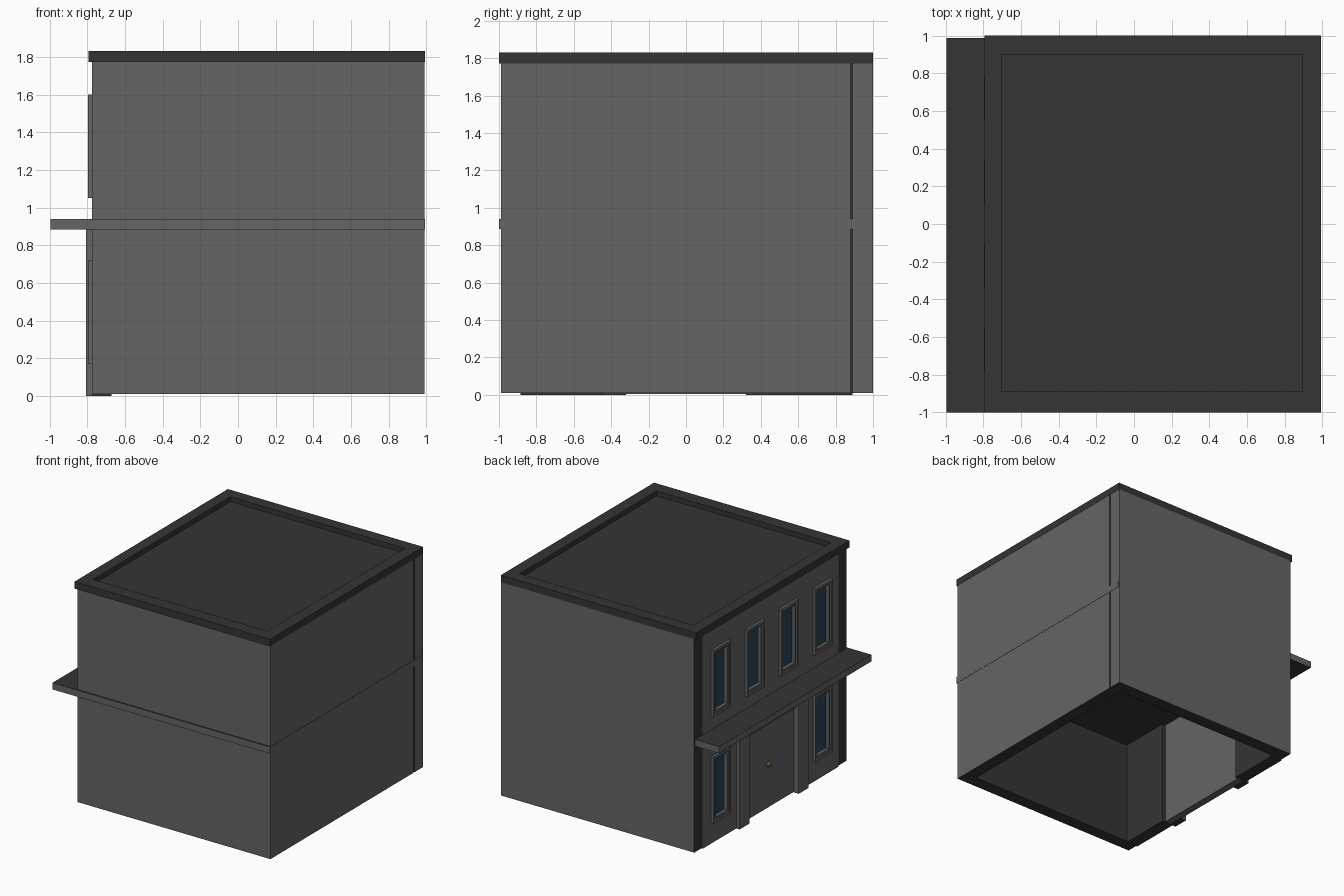
import bpy, bmesh
from mathutils import Vector

if "Cube" in bpy.data.objects:
    bpy.data.objects.remove(bpy.data.objects["Cube"])


def material(name, rgb):
    m = bpy.data.materials.new(name)
    m.diffuse_color = (*rgb, 1)
    m.use_nodes = True
    m.node_tree.nodes["Principled BSDF"].inputs["Base Color"].default_value = m.diffuse_color
    return m


DARK = material("dark_grey", (0.035, 0.035, 0.035))
GREY = material("wall_grey", (0.13, 0.13, 0.13))
GLASS = material("glass_blue", (0.025, 0.06, 0.10))
BRASS = material("brass", (0.12, 0.09, 0.02))

AXES = {"+x": (1, 0, 0), "-x": (-1, 0, 0), "+y": (0, 1, 0),
        "-y": (0, -1, 0), "+z": (0, 0, 1), "-z": (0, 0, -1)}


def boxes(name, ranges, base=DARK, painted=(), paint=GREY):
    """One object made of boxes (x0,x1,y0,y1,z0,z1); painted sides get the second material."""
    bm = bmesh.new()
    for x0, x1, y0, y1, z0, z1 in ranges:
        new = bmesh.ops.create_cube(bm, size=1)["verts"]
        for v in new:
            v.co = Vector(((x0 + x1) / 2 + v.co.x * (x1 - x0),
                           (y0 + y1) / 2 + v.co.y * (y1 - y0),
                           (z0 + z1) / 2 + v.co.z * (z1 - z0)))
    bm.normal_update()
    for f in bm.faces:
        if any(f.normal.dot(Vector(AXES[s])) > 0.9 for s in painted):
            f.material_index = 1
    me = bpy.data.meshes.new(name)
    bm.to_mesh(me)
    bm.free()
    me.materials.append(base)
    me.materials.append(paint)
    ob = bpy.data.objects.new(name, me)
    bpy.context.collection.objects.link(ob)
    return ob


FX = -0.775          # facade plane
TOP = 1.772          # top of the walls

# side, back and rear walls: grey outside, dark inside and on the cut ends
boxes("front_wall", [(FX, 0.99, -0.99, -0.885, 0.01, TOP)], painted=("-y", "+x"))
boxes("back_wall", [(FX, 0.99, 0.89, 1.0, 0.01, TOP)], painted=("+y", "+x"))
boxes("right_wall", [(0.885, 0.99, -0.885, 0.88, 0.01, TOP)], painted=("+x",))
boxes("wall_groove", [(0.885, 0.98, 0.88, 0.89, 0.01, TOP)])

# floor slab that runs out as the canopy over the entrance
boxes("canopy_slab", [(-0.995, 0.992, -1.0, 0.988, 0.885, 0.94)],
      painted=("+x", "-x", "+y", "-y"))

# roof deck with raised rim
boxes("roof_deck", [(-0.72, 0.91, -0.91, 0.92, 1.772, 1.79)])
boxes("roof_rim", [(-0.793, 0.992, -1.0, -0.89, 1.772, 1.83),
                   (-0.793, 0.992, 0.90, 1.0, 1.772, 1.83),
                   (-0.793, -0.70, -0.89, 0.90, 1.772, 1.83),
                   (0.892, 0.992, -0.89, 0.90, 1.772, 1.83)])

# window positions: (centre y, bottom z)
windows = [(y, 1.05) for y in (-0.665, -0.222, 0.222, 0.665)]
windows += [(y, 0.17) for y in (-0.665, 0.665)]
W, H, B = 0.115, 0.55, 0.035     # half width, height, frame border

# facade with window recesses and door opening cut out
facade = boxes("facade", [(FX, -0.67, -0.885, 0.89, 0.0, TOP)], painted=("-x",))
cuts = [(-0.9, FX + 0.022, y - W + 0.01, y + W - 0.01, z + 0.01, z + H - 0.01)
        for y, z in windows]
cuts.append((-0.9, -0.5, -0.45, 0.45, -0.1, 0.91))
cutter = boxes("facade_cutter", cuts)
cutter.hide_render = True
mod = facade.modifiers.new("openings", "BOOLEAN")
mod.object = cutter
mod.operation = "DIFFERENCE"
mod.solver = "EXACT"
bpy.context.view_layer.objects.active = facade
bpy.ops.object.modifier_apply(modifier=mod.name)
bpy.data.objects.remove(cutter)


def ring(y, z, half, height, border, x0, x1):
    """Four bars around a rectangular opening."""
    return [(x0, x1, y - half, y - half + border, z, z + height),
            (x0, x1, y + half - border, y + half, z, z + height),
            (x0, x1, y - half + border, y + half - border, z, z + border),
            (x0, x1, y - half + border, y + half - border, z + height - border, z + height)]


# window frames: outer trim, stepped inner sash, glass
for i, (y, z) in enumerate(windows):
    boxes(f"window_trim_{i}", ring(y, z, W, H, 0.022, -0.797, FX + 0.02), GREY)
    boxes(f"window_sash_{i}", ring(y, z + 0.02, W - 0.02, H - 0.04, 0.018, -0.787, FX + 0.02), GREY)
    boxes(f"window_glass_{i}", [(FX + 0.014, FX + 0.024, y - W + B, y + W - B, z + B, z + H - B)], GLASS)

# entrance: door panel, pilasters, lintel, knob
boxes("door", [(-0.762, -0.70, -0.45, 0.45, 0.005, 0.887)], GREY)
for name, s in (("left", 1), ("right", -1)):
    y0, y1 = sorted((s * 0.32, s * 0.45))
    boxes(f"{name}_pilaster", [(-0.806, -0.755, y0, y1, 0.0, 0.887)],
          painted=("-x", "+y", "-y"))
boxes("door_lintel", [(-0.785, -0.755, -0.32, 0.32, 0.71, 0.887)], painted=("-x",))

bpy.ops.mesh.primitive_uv_sphere_add(segments=16, ring_count=8, radius=0.02,
                                     location=(-0.778, 0.03, 0.37))
knob = bpy.context.object
knob.name = "door_knob"
knob.data.materials.append(BRASS)
bpy.ops.object.shade_smooth_by_angle()
